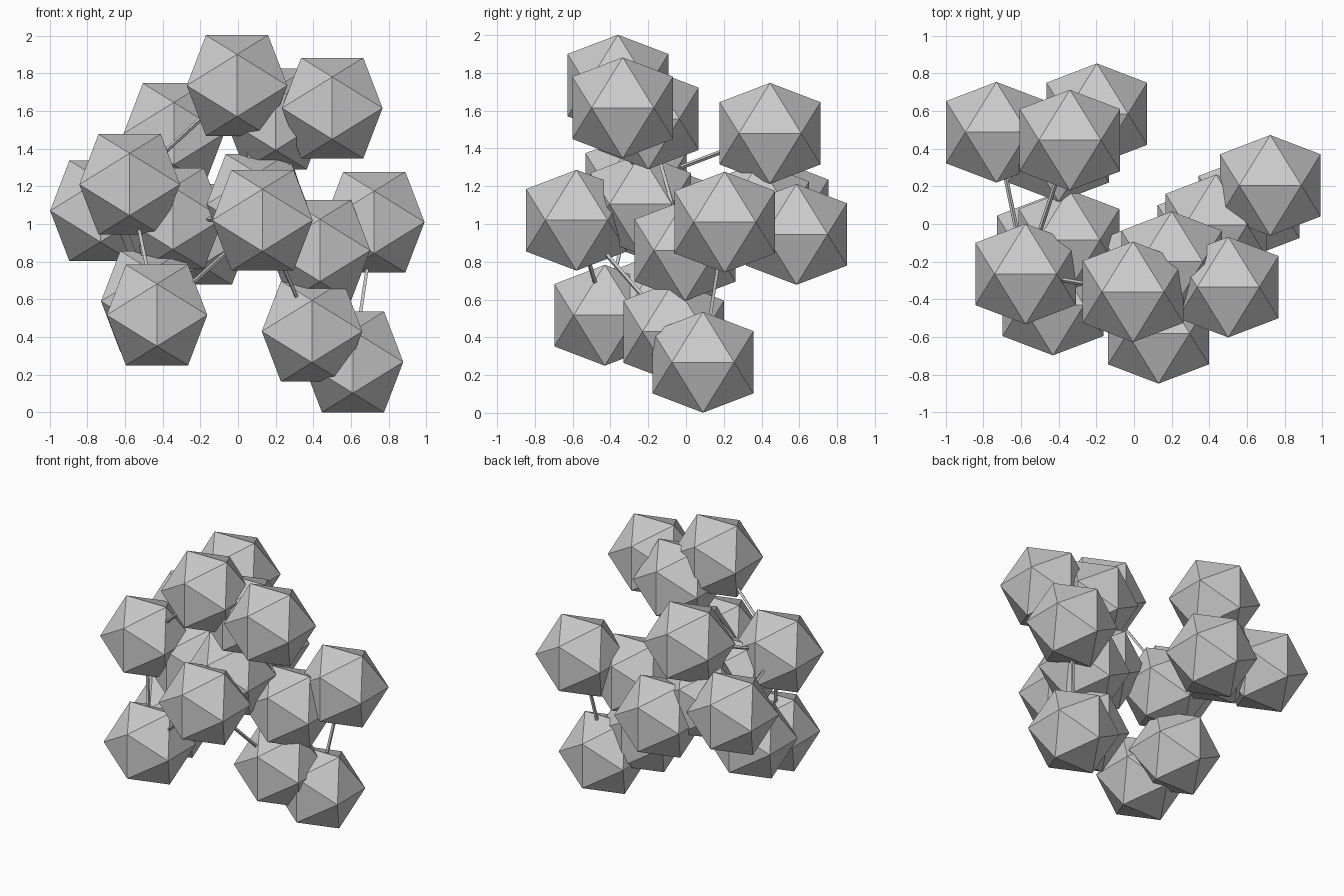
import bpy, bmesh
from mathutils import Vector

if "Cube" in bpy.data.objects:
    bpy.data.objects.remove(bpy.data.objects["Cube"])

S = 0.165                      # half edge length of each twenty-sided node
PHI = (1 + 5 ** 0.5) / 2

# node centres
NODES = {
    'A': (-0.005, -0.36, 1.735), 'B': (0.50, -0.335, 1.615),
    'C': (-0.34, 0.445, 1.48), 'D': (-0.575, -0.265, 1.21),
    'E': (-0.73, 0.487, 1.07), 'F': (-0.345, -0.085, 1.03),
    'G': (0.13, -0.58, 1.02), 'H': (0.723, 0.205, 1.01),
    'I': (0.435, -0.005, 0.86), 'J': (-0.43, -0.43, 0.517),
    'K': (-0.46, -0.12, 0.59), 'L': (0.393, -0.065, 0.43),
    'M': (0.61, 0.09, 0.268), 'N': (0.20, -0.20, 1.557),
    'O': (0.10, -0.24, 1.105), 'P': (-0.197, 0.585, 0.945),
    'Q': (-0.40, 0.385, 1.06),
}
# thin links between nodes
LINKS = "AO BO DA DJ DK HM GL GJ GF OF ED CD NI IH IL FK PQ".split()


def node_mesh():
    # regular icosahedron as the hull of three golden rectangles
    bm = bmesh.new()
    for a in (-S, S):
        for b in (-S * PHI, S * PHI):
            for co in ((a, 0, b), (0, b, a), (b, a, 0)):
                bm.verts.new(co)
    bmesh.ops.convex_hull(bm, input=bm.verts)
    bmesh.ops.recalc_face_normals(bm, faces=bm.faces)
    mesh = bpy.data.meshes.new("node")
    bm.to_mesh(mesh)
    bm.free()
    return mesh


def add_link(a, b, radius=0.012):
    a, b = Vector(a), Vector(b)
    d = b - a
    bpy.ops.mesh.primitive_cylinder_add(vertices=4, radius=radius,
                                        depth=d.length, location=(a + b) / 2)
    ob = bpy.context.object
    ob.name = "link_rod"
    ob.rotation_mode = 'QUATERNION'
    ob.rotation_quaternion = d.to_track_quat('Z', 'Y')


# nodes
mesh = node_mesh()
for co in NODES.values():
    ob = bpy.data.objects.new("node", mesh)
    ob.location = co
    bpy.context.collection.objects.link(ob)

# connecting rods
for a, b in LINKS:
    add_link(NODES[a], NODES[b])
